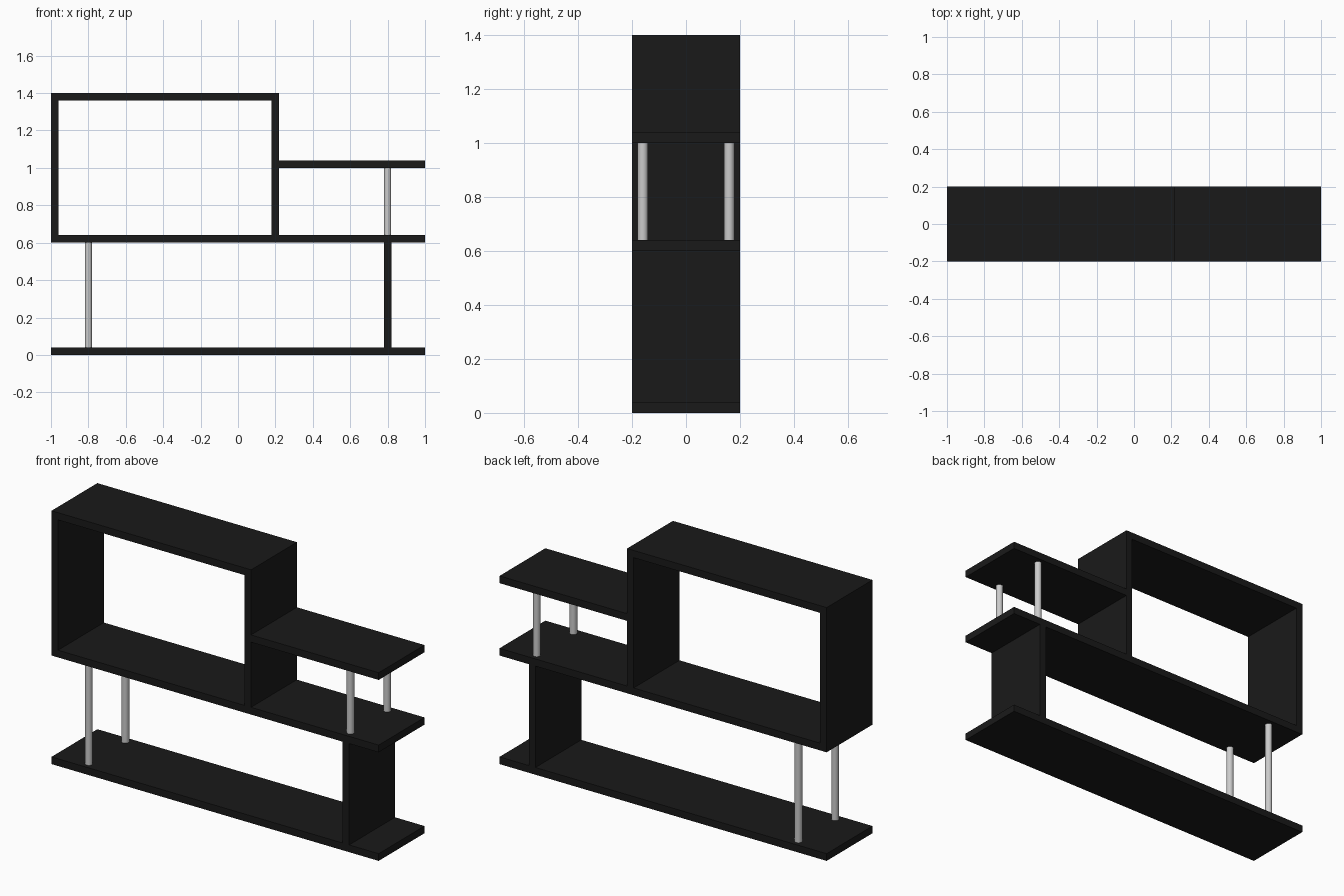
import bpy

if "Cube" in bpy.data.objects:
    bpy.data.objects.remove(bpy.data.objects["Cube"])

T = 0.04      # board thickness
D = 0.20      # half depth

black = bpy.data.materials.new("black_board")
black.diffuse_color = (0.01, 0.01, 0.01, 1)
black.use_nodes = True
black.node_tree.nodes["Principled BSDF"].inputs["Base Color"].default_value = black.diffuse_color


def board(name, x0, x1, z0, z1):
    bpy.ops.mesh.primitive_cube_add(size=1, location=((x0 + x1) / 2, 0, (z0 + z1) / 2))
    ob = bpy.context.object
    ob.name = name
    ob.scale = (x1 - x0, 2 * D, z1 - z0)
    bpy.ops.object.transform_apply(location=False, rotation=False, scale=True)
    ob.data.materials.append(black)


def pole_pair(name, x, z0, z1):
    for side, y in (("front", -0.16), ("back", 0.16)):
        bpy.ops.mesh.primitive_cylinder_add(vertices=32, radius=0.019, depth=z1 - z0,
                                            location=(x, y, (z0 + z1) / 2))
        bpy.context.object.name = f"{name}_{side}"
        bpy.ops.object.shade_smooth_by_angle()


# Long horizontal shelves
board("bottom_shelf", -1, 1, 0, T)
board("middle_shelf", -1, 1, 0.60, 0.60 + T)

# Open box on the upper left
board("box_left_side", -1, -1 + T, 0.64, 1.40)
board("box_right_side", 0.18, 0.18 + T, 0.64, 1.40)
board("box_top", -1 + T, 0.18, 1.36, 1.40)

# Short side shelf and lower upright
board("side_shelf", 0.22, 1, 1.00, 1.00 + T)
board("lower_upright", 0.78, 0.82, 0.04, 0.60)

# Metal support poles
pole_pair("lower_pole", -0.80, 0.04, 0.60)
pole_pair("upper_pole", 0.80, 0.64, 1.00)
